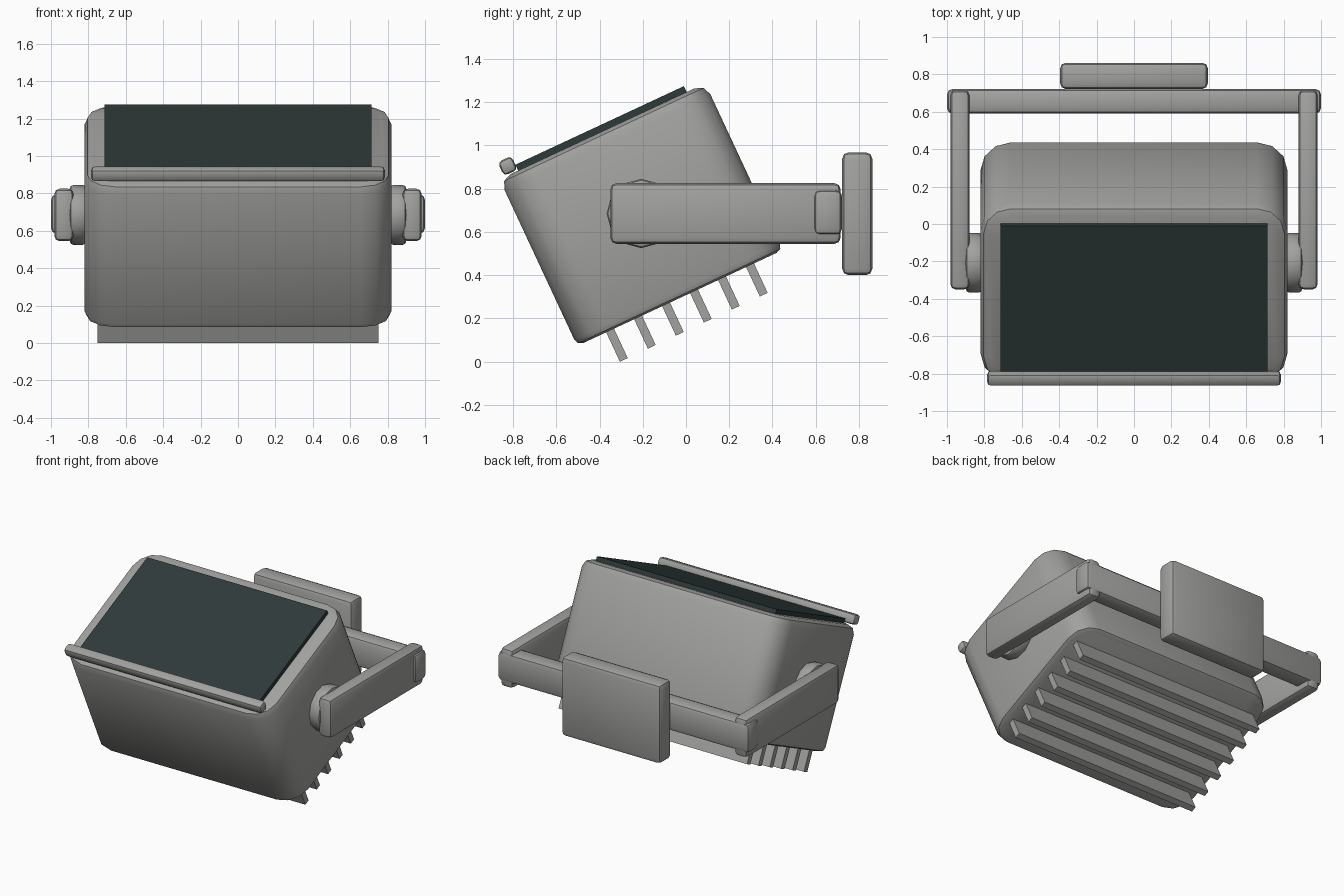
import bpy, bmesh, math
from mathutils import Matrix, Vector

if "Cube" in bpy.data.objects:
    bpy.data.objects.remove(bpy.data.objects["Cube"])


def material(name, rgb):
    m = bpy.data.materials.new(name)
    m.diffuse_color = (*rgb, 1)
    m.use_nodes = True
    m.node_tree.nodes["Principled BSDF"].inputs["Base Color"].default_value = m.diffuse_color
    return m


GREY = material("grey metal", (0.36, 0.36, 0.35))
GLASS = material("dark glass", (0.028, 0.042, 0.042))

# Tilted frame of the lamp head, centred on the pivot
PIVOT = Vector((0, -0.207, 0.68))
TILT = Matrix.Translation(PIVOT) @ Matrix.Rotation(math.radians(25), 4, 'X')


def finish(name, bm, mat, matrix=None):
    if matrix:
        bm.transform(matrix)
    bmesh.ops.recalc_face_normals(bm, faces=bm.faces)
    me = bpy.data.meshes.new(name)
    bm.to_mesh(me)
    bm.free()
    me.materials.append(mat)
    for p in me.polygons:
        p.use_smooth = True
    me.set_sharp_from_angle(angle=math.radians(40))
    ob = bpy.data.objects.new(name, me)
    bpy.context.collection.objects.link(ob)
    return ob


def bevel(bm, edges, width, segments):
    bmesh.ops.bevel(bm, geom=list(edges), offset=width, offset_type='OFFSET',
                    segments=segments, profile=0.5, affect='EDGES')


def new_box(lo, hi):
    bm = bmesh.new()
    lo, hi = Vector(lo), Vector(hi)
    bmesh.ops.create_cube(bm, size=1)
    bm.transform(Matrix.Translation((lo + hi) / 2) @ Matrix.Diagonal((*(hi - lo), 1)))
    return bm


def box(name, lo, hi, mat=GREY, width=0, matrix=None):
    bm = new_box(lo, hi)
    if width:
        bevel(bm, bm.edges, width, 2)
    return finish(name, bm, mat, matrix)


# Lamp housing: rounded upright corners, then softened rims
H = 0.425
bm = new_box((-0.82, -0.525, -H), (0.82, 0.525, H))
bevel(bm, [e for e in bm.edges if abs(e.verts[0].co.z - e.verts[1].co.z) > 0.1], 0.16, 3)
for z, width in ((H, 0.055), (-H, 0.032)):
    rim = [e for e in bm.edges if all(abs(v.co.z - z) < 1e-4 for v in e.verts)]
    bevel(bm, rim, width, 2)
finish("housing", bm, GREY, TILT)

# Glass pane and front lip
box("glass_pane", (-0.715, -0.43, 0.41), (0.715, 0.43, 0.455), GLASS, 0, TILT)
box("front_lip", (-0.785, -0.5, 0.43), (0.785, -0.43, 0.5), GREY, 0.02, TILT)

# Cooling fins under the housing
for i in range(6):
    u = -0.357 + i * 0.1428
    box(f"cooling_fin_{i + 1}", (-0.75, u - 0.02, -0.575), (0.75, u + 0.02, -0.40),
        GREY, 0, TILT)

# Pivot knobs and bracket arms on both sides
for side, s in (("left", -1), ("right", 1)):
    bm = bmesh.new()
    bmesh.ops.create_cone(bm, cap_ends=True, segments=12, radius1=0.16, radius2=0.16, depth=0.09)
    bevel(bm, [e for e in bm.edges if abs(e.verts[0].co.z - e.verts[1].co.z) < 0.01], 0.02, 2)
    place = Matrix.Translation((s * 0.855, PIVOT.y, 0.685)) @ Matrix.Rotation(math.pi / 2, 4, 'Y')
    finish(f"{side}_pivot_knob", bm, GREY, place)
    x0, x1 = sorted((s * 0.88, s * 0.982))
    box(f"{side}_bracket_arm", (x0, -0.35, 0.545), (x1, 0.715, 0.825), GREY, 0.028)

# Bracket crossbar and mounting plate
box("bracket_crossbar", (-1, 0.59, 0.585), (1, 0.722, 0.795), GREY, 0.03)
box("mounting_plate", (-0.395, 0.722, 0.4), (0.395, 0.862, 0.968), GREY, 0.03)
